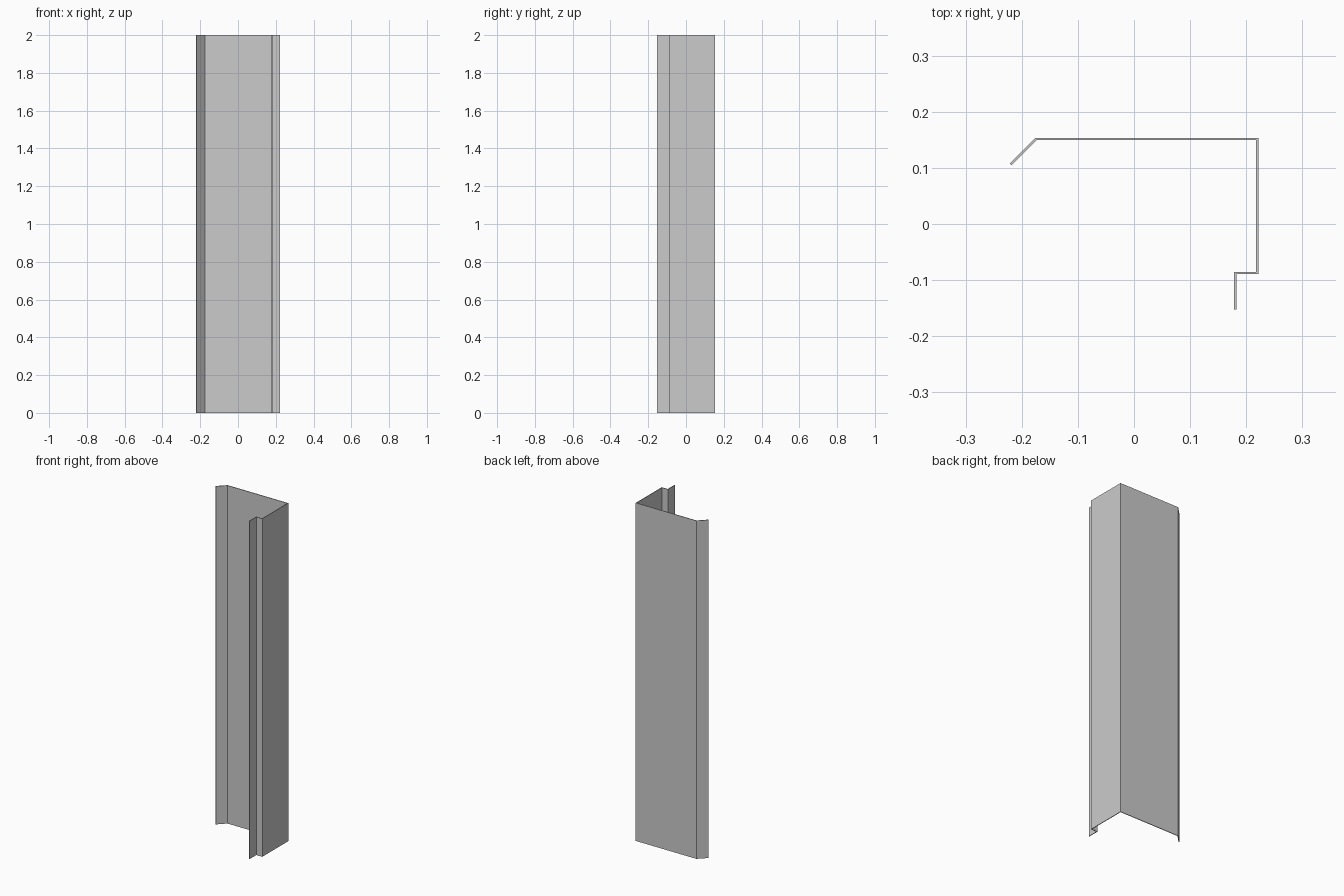
import bpy
import bmesh
from mathutils import Vector

HEIGHT = 2.0
THICKNESS = 0.004

cube = bpy.data.objects.get("Cube")
if cube:
    bpy.data.objects.remove(cube, do_unlink=True)

# Plain grey sheet metal
metal = bpy.data.materials.new("grey_metal")
metal.use_nodes = True
metal.diffuse_color = (0.6, 0.6, 0.6, 1)
metal.node_tree.nodes["Principled BSDF"].inputs["Base Color"].default_value = metal.diffuse_color

# Centreline of the folded sheet: angled lip, wide face, side face, step, end lip
path = [Vector(p) for p in (
    (-0.22, 0.106), (-0.1745, 0.1515), (0.2195, 0.1515),
    (0.2195, -0.0875), (0.1805, -0.0875), (0.1805, -0.1525))]


def offset_path(points, distance):
    """Shift a path sideways, mitring each fold."""
    directions = [(b - a).normalized() for a, b in zip(points, points[1:])]
    normals = [Vector((-d.y, d.x)) for d in directions]
    result = []
    for i, point in enumerate(points):
        before = normals[max(i - 1, 0)]
        after = normals[min(i, len(normals) - 1)]
        mitre = (before + after) / (1 + before.dot(after))
        result.append(point + mitre * distance)
    return result


# Closed sheet section, split into one quad per fold and extruded upwards
outer = offset_path(path, THICKNESS / 2)
inner = offset_path(path, -THICKNESS / 2)
bm = bmesh.new()
outer_verts = [bm.verts.new((p.x, p.y, 0)) for p in outer]
inner_verts = [bm.verts.new((p.x, p.y, 0)) for p in inner]
for i in range(len(path) - 1):
    bm.faces.new((outer_verts[i], outer_verts[i + 1],
                  inner_verts[i + 1], inner_verts[i]))
extruded = bmesh.ops.extrude_face_region(bm, geom=bm.faces[:], use_keep_orig=True)
top = [g for g in extruded["geom"] if isinstance(g, bmesh.types.BMVert)]
bmesh.ops.translate(bm, verts=top, vec=(0, 0, HEIGHT))
bmesh.ops.recalc_face_normals(bm, faces=bm.faces[:])

mesh = bpy.data.meshes.new("folded_profile")
bm.to_mesh(mesh)
bm.free()
mesh.materials.append(metal)
profile = bpy.data.objects.new("folded_profile", mesh)
bpy.context.collection.objects.link(profile)
